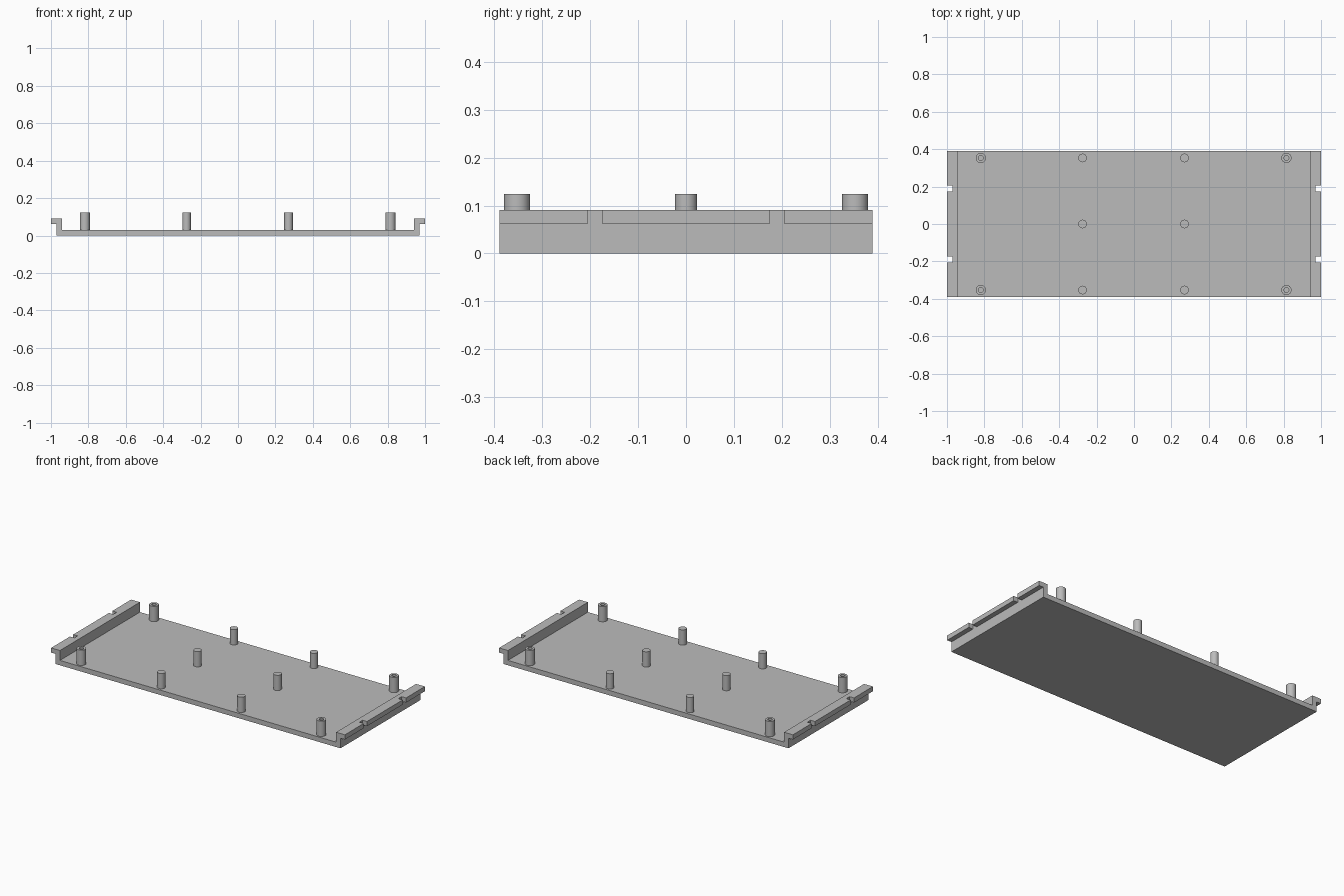
import bpy, bmesh, math
from mathutils import Matrix, Vector

cube = bpy.data.objects.get("Cube")
if cube:
    bpy.data.objects.remove(cube, do_unlink=True)

HALF_Y = 0.389      # half depth of the tray
FLOOR = 0.03        # floor thickness
LIP_LOW, LIP_TOP = 0.062, 0.091
POST_TOP = 0.124

grey = bpy.data.materials.new("plain grey")
grey.use_nodes = True
grey.diffuse_color = (0.5, 0.5, 0.5, 1)
grey.node_tree.nodes["Principled BSDF"].inputs["Base Color"].default_value = (0.5, 0.5, 0.5, 1)


def make_object(name, bm):
    bmesh.ops.recalc_face_normals(bm, faces=bm.faces)
    mesh = bpy.data.meshes.new(name)
    bm.to_mesh(mesh)
    bm.free()
    mesh.materials.append(grey)
    obj = bpy.data.objects.new(name, mesh)
    bpy.context.collection.objects.link(obj)
    return obj


def select_only(obj):
    bpy.ops.object.select_all(action='DESELECT')
    obj.select_set(True)
    bpy.context.view_layer.objects.active = obj


# Tray: mirrored cross-section with floor, side walls and outward lips
half = [(0.97, 0), (0.97, LIP_LOW), (1, LIP_LOW), (1, LIP_TOP), (0.94, LIP_TOP), (0.94, FLOOR)]
profile = half + [(-x, z) for x, z in reversed(half)]
bm = bmesh.new()
face = bm.faces.new([bm.verts.new((x, -HALF_Y, z)) for x, z in profile])
new = bmesh.ops.extrude_face_region(bm, geom=[face])["geom"]
bmesh.ops.translate(bm, vec=(0, 2 * HALF_Y, 0),
                    verts=[v for v in new if isinstance(v, bmesh.types.BMVert)])
tray = make_object("tray", bm)

# Notches through both lips
bm = bmesh.new()
for sx in (-1, 1):
    for sy in (-1, 1):
        place = Matrix.Translation((sx * 1.0, sy * 0.19, 0.08)) @ Matrix.Diagonal((0.06, 0.032, 0.1, 1))
        bmesh.ops.create_cube(bm, size=1, matrix=place)
cutter = make_object("notch_cutter", bm)
cutter.hide_render = True
cut = tray.modifiers.new("notches", 'BOOLEAN')
cut.operation = 'DIFFERENCE'
cut.solver = 'EXACT'
cut.object = cutter
select_only(tray)
bpy.ops.object.modifier_apply(modifier=cut.name)
bpy.data.objects.remove(cutter, do_unlink=True)


# Posts: lathed from a small profile, standing on the floor
def make_post(name, x, y, radius, hole=0):
    points = [(radius, FLOOR), (radius, POST_TOP)]
    points += [(hole, POST_TOP), (hole, FLOOR)] if hole else [(0, POST_TOP)]
    bm = bmesh.new()
    verts = [bm.verts.new((r, 0, z)) for r, z in points]
    edges = [bm.edges.new(pair) for pair in zip(verts, verts[1:])]
    bmesh.ops.spin(bm, geom=verts + edges, cent=(0, 0, 0), axis=(0, 0, 1),
                   angle=math.tau, steps=32, use_duplicate=False)
    bmesh.ops.remove_doubles(bm, verts=bm.verts, dist=0.0001)
    post = make_object(name, bm)
    post.location = Vector((x, y, 0))
    select_only(post)
    bpy.ops.object.shade_smooth_by_angle(angle=math.radians(30))


for row, y in (("front", -0.353), ("middle", 0), ("back", 0.353)):
    for side, x in (("right", -0.275), ("left", 0.27)):
        make_post(f"{row}_{side}_support_post", x, y, 0.023)
    if y:
        for side, x in (("right", -0.819), ("left", 0.815)):
            make_post(f"{row}_{side}_screw_post", x, y, 0.027, hole=0.013)
